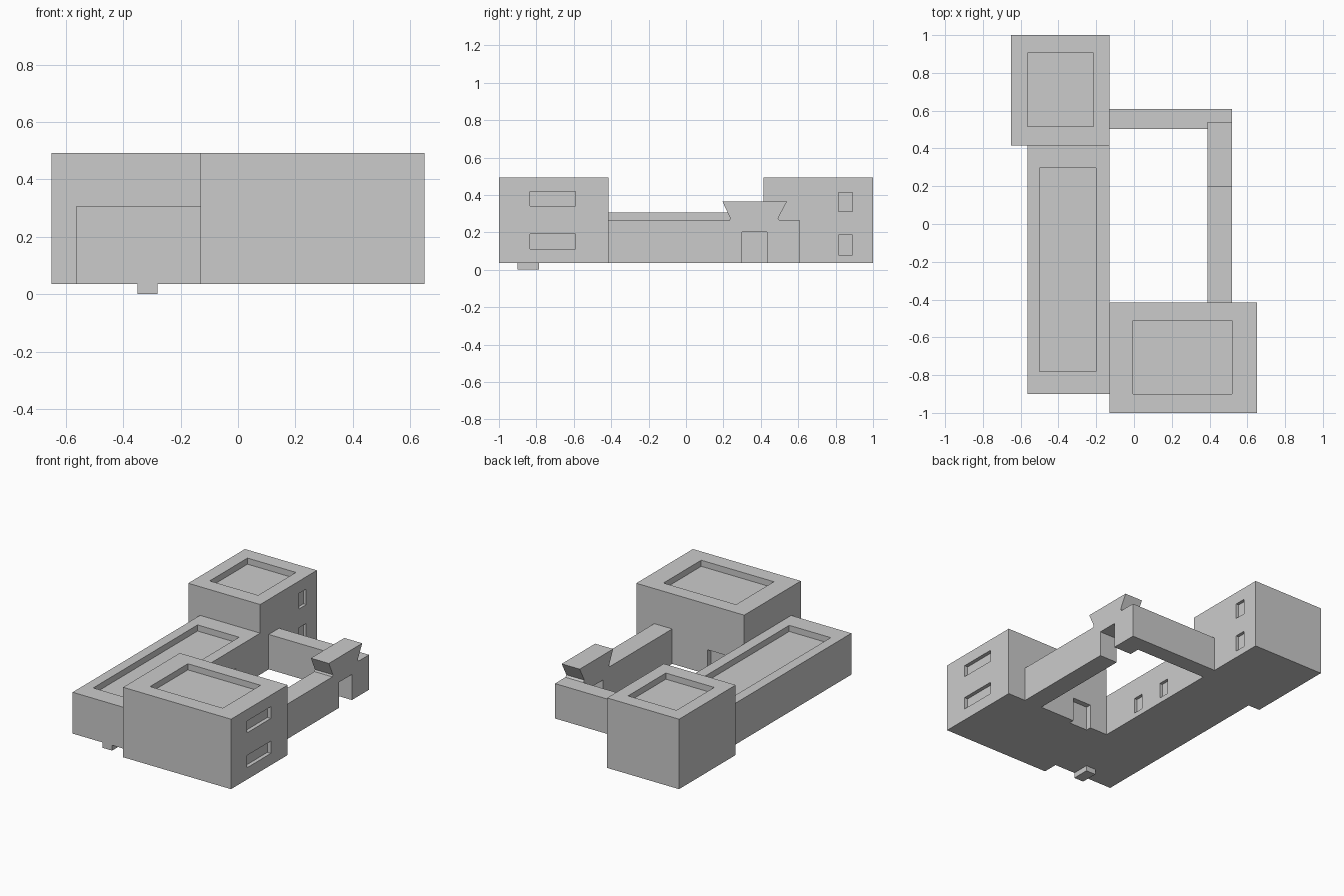
import bpy, bmesh
from mathutils import Vector

if "Cube" in bpy.data.objects:
    bpy.data.objects.remove(bpy.data.objects["Cube"])

Z0 = 0.035   # underside of the buildings


def make_object(name, bm):
    bmesh.ops.recalc_face_normals(bm, faces=bm.faces)
    mesh = bpy.data.meshes.new(name)
    bm.to_mesh(mesh)
    bm.free()
    obj = bpy.data.objects.new(name, mesh)
    bpy.context.collection.objects.link(obj)
    return obj


def boxes(name, *bounds):
    """One object of boxes given as (x0, x1, y0, y1, z0, z1)."""
    bm = bmesh.new()
    for x0, x1, y0, y1, z0, z1 in bounds:
        verts = bmesh.ops.create_cube(bm, size=1)['verts']
        for v in verts:
            v.co = Vector((x1 if v.co.x > 0 else x0,
                           y1 if v.co.y > 0 else y0,
                           z1 if v.co.z > 0 else z0))
    return make_object(name, bm)


def prism(name, points, offset):
    """Extrude a closed 3D outline along an offset."""
    bm = bmesh.new()
    face = bm.faces.new([bm.verts.new(p) for p in points])
    ret = bmesh.ops.extrude_face_region(bm, geom=[face], use_keep_orig=True)
    moved = [g for g in ret['geom'] if isinstance(g, bmesh.types.BMVert)]
    bmesh.ops.translate(bm, verts=moved, vec=offset)
    return make_object(name, bm)


def cut(obj, *bounds):
    """Subtract boxes and bake the result."""
    cutter = boxes(obj.name + "_cutter", *bounds)
    cutter.hide_render = True
    mod = obj.modifiers.new("openings", 'BOOLEAN')
    mod.operation = 'DIFFERENCE'
    mod.solver = 'EXACT'
    mod.object = cutter
    bpy.context.view_layer.update()
    deps = bpy.context.evaluated_depsgraph_get()
    baked = bpy.data.meshes.new_from_object(obj.evaluated_get(deps))
    obj.modifiers.clear()
    obj.data = baked
    bpy.data.objects.remove(cutter)


# Front tower: sunken roof, two slot windows, courtyard door
front = boxes("front_tower", (-0.13, 0.65, -1, -0.415, Z0, 0.492))
cut(front,
    (-0.005, 0.52, -0.9, -0.51, 0.452, 0.6),
    (0.625, 0.7, -0.835, -0.59, 0.112, 0.192),
    (0.625, 0.7, -0.835, -0.59, 0.34, 0.417),
    (0.0, 0.135, -0.45, -0.35, -0.05, 0.195))

# Back tower: sunken roof, two small windows
back = boxes("back_tower", (-0.65, -0.13, 0.415, 1, Z0, 0.492))
cut(back,
    (-0.565, -0.215, 0.515, 0.905, 0.452, 0.6),
    (-0.15, -0.1, 0.815, 0.89, 0.08, 0.187),
    (-0.15, -0.1, 0.815, 0.89, 0.31, 0.412))

# Long hall: sunken roof, two courtyard windows
hall = boxes("long_hall", (-0.565, -0.13, -0.9, 0.415, Z0, 0.305))
cut(hall,
    (-0.5, -0.2, -0.78, 0.297, 0.265, 0.4),
    (-0.15, -0.1, -0.15, -0.08, 0.07, 0.172),
    (-0.15, -0.1, 0.09, 0.163, 0.07, 0.172))

# Small step under the hall
boxes("step", (-0.35, -0.28, -0.9, -0.785, 0, Z0))

# L-shaped courtyard wall with a gate opening
outline = [(0.39, -0.415), (0.52, -0.415), (0.52, 0.61),
           (-0.13, 0.61), (-0.13, 0.503), (0.39, 0.503)]
wall = prism("courtyard_wall", [(x, y, Z0) for x, y in outline], (0, 0, 0.228))
cut(wall, (0.3, 0.6, 0.3, 0.433, -0.05, 0.202))

# Flared gate roof
profile = [(0.232, 0.263), (0.237, 0.275), (0.195, 0.365),
           (0.54, 0.365), (0.492, 0.275), (0.502, 0.263)]
prism("gate_roof", [(0.39, y, z) for y, z in profile], (0.13, 0, 0))
